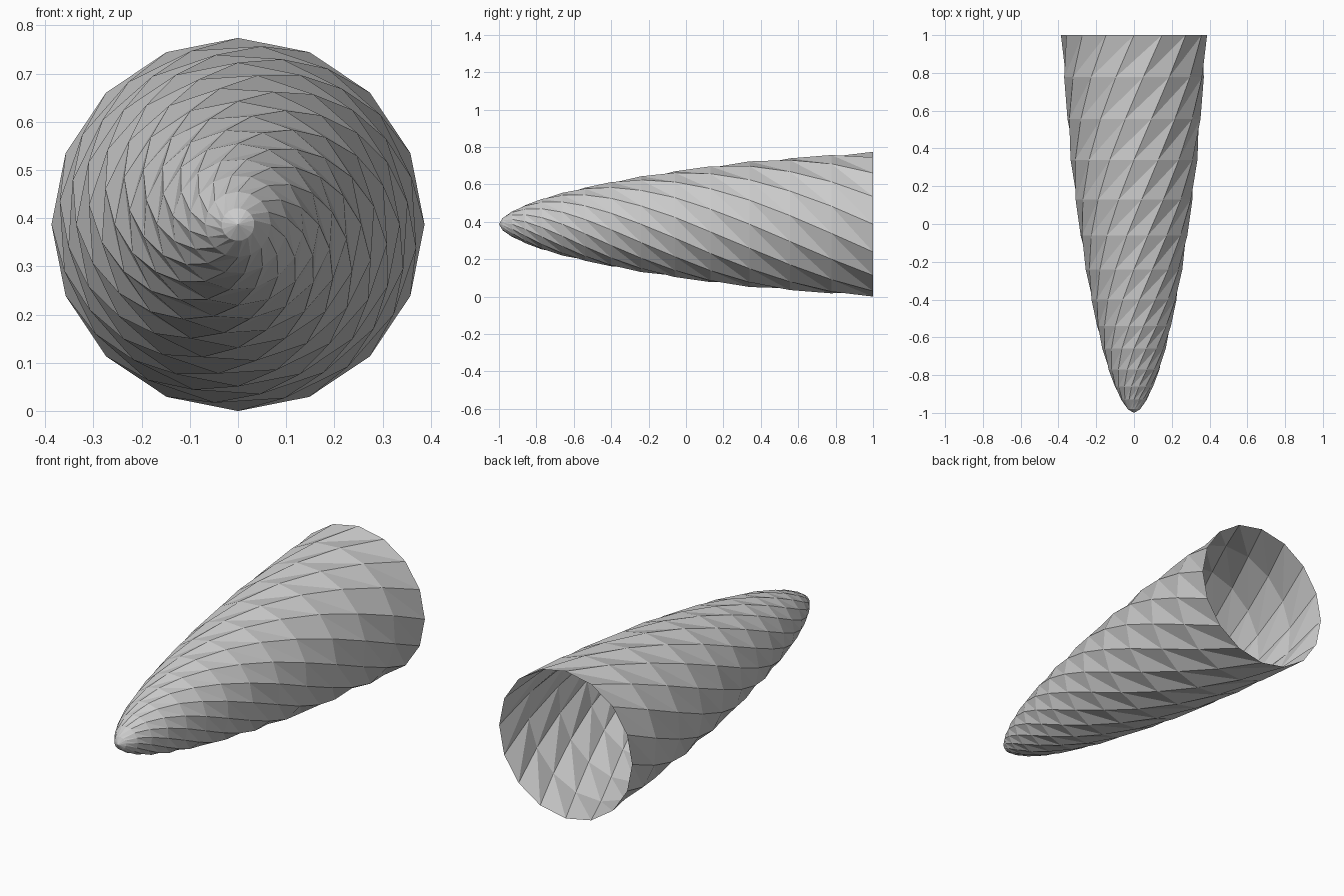
import bpy, bmesh
from math import sin, cos, radians

if "Cube" in bpy.data.objects:
    bpy.data.objects.remove(bpy.data.objects["Cube"])

SIDES = 16
TWIST = radians(15)          # rotation of each ring relative to the previous one
STEP = radians(360 / SIDES)
R = 0.387

# profile from open rim to tip: (y, radius)
PROFILE = [(1, R), (0.777, 0.373), (0.555, 0.355), (0.34, 0.336), (0.13, 0.312),
           (-0.06, 0.285), (-0.24, 0.256), (-0.40, 0.227), (-0.54, 0.197),
           (-0.66, 0.168), (-0.77, 0.136), (-0.86, 0.102), (-0.93, 0.068),
           (-0.98, 0.034)]

bm = bmesh.new()

# twisted rings
rings = []
for k, (y, r) in enumerate(PROFILE):
    rings.append([bm.verts.new((r * sin(j * STEP - k * TWIST), y,
                                R + r * cos(j * STEP - k * TWIST)))
                  for j in range(SIDES)])

# folded walls: every cell is split along its long diagonal, leaving spiral ridges
for a, b in zip(rings, rings[1:]):
    for j in range(SIDES):
        n = (j + 1) % SIDES
        bm.faces.new((a[j], a[n], b[j]))
        bm.faces.new((a[n], b[n], b[j]))

# closed tip
tip = bm.verts.new((0, -1, R))
last = rings[-1]
for j in range(SIDES):
    bm.faces.new((last[j], last[(j + 1) % SIDES], tip))

bmesh.ops.recalc_face_normals(bm, faces=bm.faces)
mesh = bpy.data.meshes.new("spiral_horn_shell")
bm.to_mesh(mesh)
bm.free()
obj = bpy.data.objects.new("spiral_horn_shell", mesh)
bpy.context.collection.objects.link(obj)
